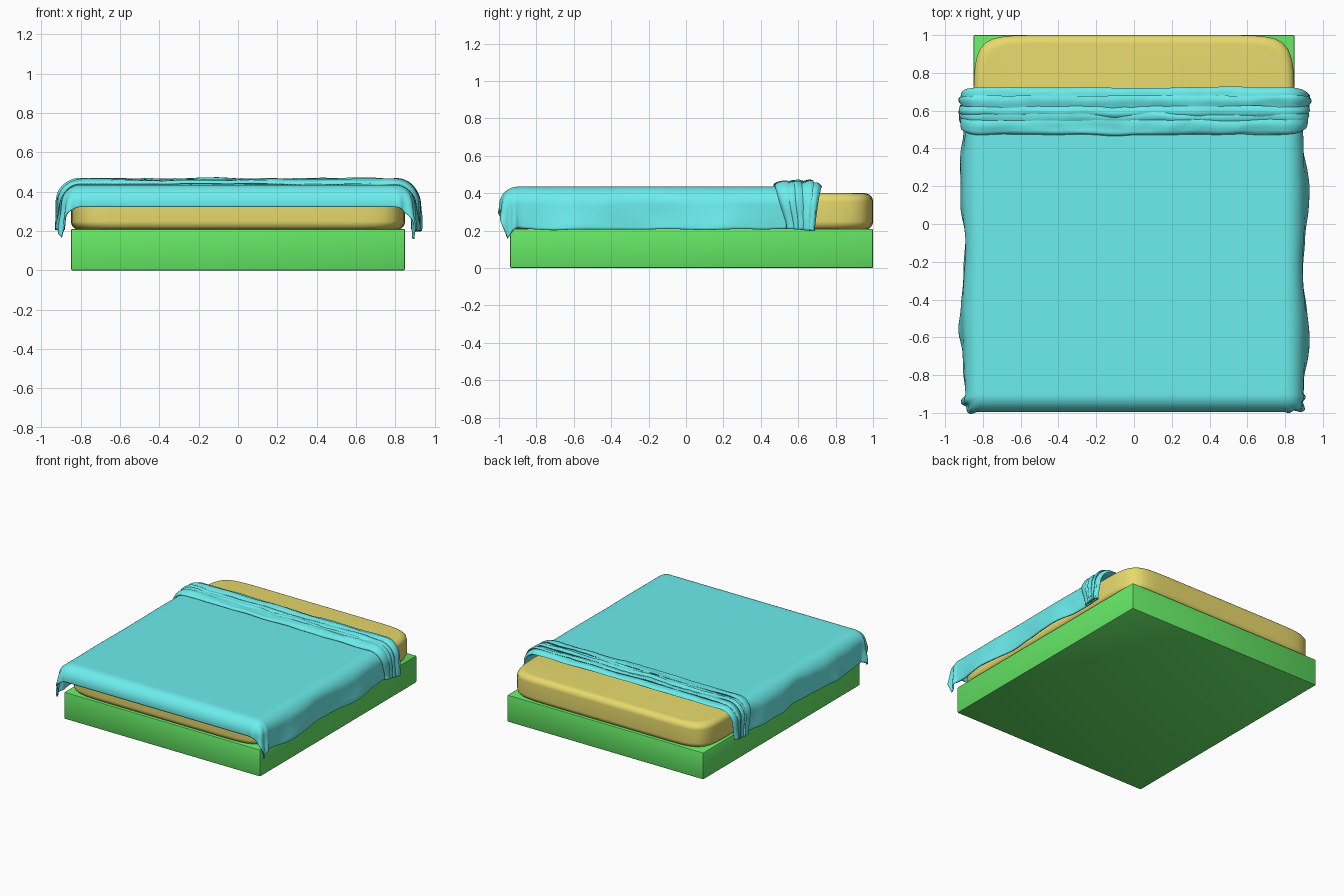
import bpy, bmesh, math
from mathutils import noise, Vector

if "Cube" in bpy.data.objects:
    bpy.data.objects.remove(bpy.data.objects["Cube"])


def make(name, verts, faces, color, angle=40):
    me = bpy.data.meshes.new(name)
    me.from_pydata(verts, [], faces)
    ob = bpy.data.objects.new(name, me)
    bpy.context.collection.objects.link(ob)
    mat = bpy.data.materials.new(name + "_color")
    mat.diffuse_color = (*color, 1)
    mat.use_nodes = True
    mat.node_tree.nodes["Principled BSDF"].inputs["Base Color"].default_value = mat.diffuse_color
    me.materials.append(mat)
    bpy.ops.object.select_all(action='DESELECT')
    ob.select_set(True)
    bpy.context.view_layer.objects.active = ob
    bpy.ops.object.shade_smooth_by_angle(angle=math.radians(angle))
    return ob


def lerp_list(a, b, n):
    return [a + (b - a) * i / n for i in range(n)]


# Bed base: box with slightly softened edges
bm = bmesh.new()
bmesh.ops.create_cube(bm, size=1)
for v in bm.verts:
    v.co = Vector((v.co.x * 1.70, v.co.y * 1.94 + 0.03, v.co.z * 0.21 + 0.105))
bmesh.ops.bevel(bm, geom=bm.edges[:], offset=0.007, segments=2, affect='EDGES', profile=0.5)
base_verts = [v.co[:] for v in bm.verts]
base_faces = [[v.index for v in f.verts] for f in bm.faces]
bm.free()
make("bed_base", base_verts, base_faces, (0.13, 0.8, 0.13))

# Mattress: superellipse outline with rounded top and bottom rims
N, R, Z0, Z1 = 160, 0.045, 0.205, 0.40
rings = []
for i in range(9):
    a = math.pi / 2 * i / 8
    rings.append((R * (1 - math.sin(a)), Z0 + R * (1 - math.cos(a))))
rings += [(ins, Z0 + Z1 - z) for ins, z in reversed(rings)]
verts, faces = [], []
for ins, z in rings:
    for i in range(N):
        c, s = (f(2 * math.pi * (i + 0.5) / N) for f in (math.cos, math.sin))
        k = (abs(c) ** 12 + abs(s) ** 12) ** (-1 / 12)
        verts.append(((0.85 - ins) * c * k, 0.03 + (0.97 - ins) * s * k, z))
for j in range(len(rings) - 1):
    for i in range(N):
        n = (i + 1) % N
        faces.append((j * N + i, j * N + n, (j + 1) * N + n, (j + 1) * N + i))
faces.append(tuple(reversed(range(N))))
faces.append(tuple((len(rings) - 1) * N + i for i in range(N)))
make("mattress", verts, faces, (0.8, 0.7, 0.15))

# Blanket: a flat cloth wrapped over a rounded block
X0, Y0, RAD, TOP = 0.80, -0.90, 0.09, 0.43
SIDE, FRONT = 0.275, 0.16


def wrap(s, y, h, fold):
    dx, dy = max(abs(s) - X0, 0), max(Y0 - y, 0)
    d = math.hypot(dx, dy)
    ux, uy = (dx / d, dy / d) if d > 0 else (0, 0)
    a = min(d / RAD, math.pi / 2)
    out, down = RAD * math.sin(a), RAD * (1 - math.cos(a))
    down += max(d - RAD * math.pi / 2, 0)
    k = min(down / 0.2, 1)
    sx = 1 if s > 0 else -1
    # billowing sides and flared, ruffled front corners
    corner = 2 * ux * uy
    wave = 0.014 + 0.016 * math.sin(y * 8.4 + sx * 0.3) + 0.012 * noise.noise((sx * 3, y * 7, down * 6))
    out += k * (wave * ux * ux + 0.025 * corner)
    out += k * corner * 0.018 * math.sin(9 * math.atan2(uy, ux) + sx)
    out += h * math.sin(a)
    # folded layers bunch together where they hang down
    if fold:
        y = 0.635 + (y - 0.635) * (1 - 0.4 * k)
    x = sx * (min(abs(s), X0) + ux * out)
    z = TOP - down + h * math.cos(a) + 0.012 * k * ux * noise.noise((y * 5, sx, 2))
    return (x, max(y, Y0) - uy * out, z)


# Rows along the bed: plain cloth, then the crumpled turned-back band
rows = [(y, 0, 0) for y in lerp_list(Y0 - FRONT, Y0, 16) + lerp_list(Y0, 0.48, 46) + lerp_list(0.48, 0.70, 8)]
band = [(0.70, 0), (0.718, 0.006), (0.705, 0.018), (0.665, 0.020), (0.65, 0.013),
        (0.675, 0.030), (0.655, 0.033), (0.61, 0.018), (0.595, 0.014),
        (0.618, 0.028), (0.59, 0.033), (0.565, 0.017), (0.585, 0.028),
        (0.56, 0.030), (0.53, 0.015), (0.545, 0.027), (0.515, 0.026), (0.485, 0.022), (0.476, 0.008)]
for p, q in zip(band, band[1:]):
    rows += [(p[0] + (q[0] - p[0]) * i / 3, p[1] + (q[1] - p[1]) * i / 3, 1) for i in range(3)]
rows.append((*band[-1], 1))

half = lerp_list(X0 + SIDE, X0, 22) + lerp_list(X0, 0, 40)
cols = [-s for s in half] + [0] + half[::-1]
M = len(cols)
verts, faces = [], []
for j, (y, h, fold) in enumerate(rows):
    for s in cols:
        yy, hh = y, h
        if fold:
            yy += 0.010 * noise.noise((s * 5, j * 0.12, 0))
            hh += min(1, h / 0.015) * (0.009 * noise.noise((s * 4, j * 0.15, 5)) + 0.003 * noise.noise((s * 14, j * 0.2, 9)))
        verts.append(wrap(s, yy, hh, fold))
for j in range(len(rows) - 1):
    for i in range(M - 1):
        a = j * M + i
        faces.append((a, a + 1, a + M + 1, a + M))
blanket = make("blanket", verts, faces, (0.15, 0.85, 0.85), 60)
solid = blanket.modifiers.new("thickness", 'SOLIDIFY')
solid.thickness = 0.01
solid.offset = 0
